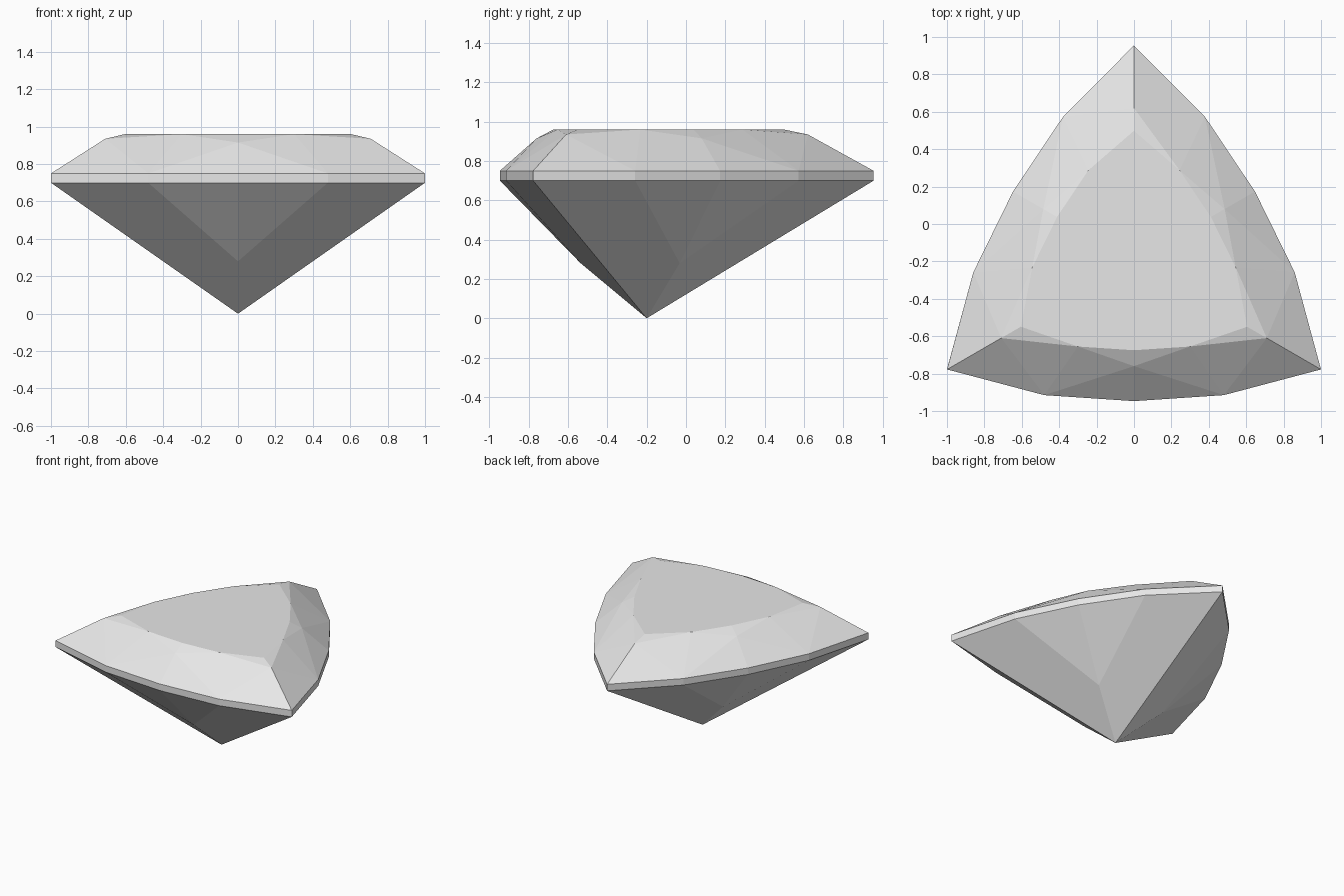
import bpy, bmesh, math
from mathutils import Vector, Matrix

if "Cube" in bpy.data.objects:
    bpy.data.objects.remove(bpy.data.objects["Cube"])

AXIS_Y = -0.2            # the stone's three-fold axis
GIRDLE_LOW, GIRDLE_TOP, TABLE = 0.70, 0.75, 0.96

# Outline of half of one curved side, relative to the axis
corner, quarter, middle = (1.0, -0.577), (0.48, -0.715), (0.0, -0.747)


def at(point, z):
    return Vector((point[0], point[1], z))


low = [at(p, GIRDLE_LOW) for p in (corner, quarter, middle)]
top = [at(p, GIRDLE_TOP) for p in (corner, quarter, middle)]
culet = Vector((0, 0, 0))
keel = Vector((0, -0.336, 0.28))
crown_corner = Vector((0.71, -0.41, 0.935))
crown_middle = Vector((0, -0.56, 0.915))
table_corner = Vector((0.605, -0.349, TABLE))
table_quarter = Vector((0.30, -0.455, TABLE))
table_middle = Vector((0, -0.475, TABLE))

half_side = [
    # pavilion
    (culet, low[0], low[1], keel),
    (keel, low[1], low[2]),
    # girdle band
    (low[0], top[0], top[1], low[1]),
    (low[1], top[1], top[2], low[2]),
    # crown
    (top[0], crown_corner, top[1]),
    (crown_corner, table_quarter, top[1]),
    (top[1], table_quarter, crown_middle),
    (top[1], crown_middle, top[2]),
    (table_quarter, table_middle, crown_middle),
    (crown_corner, table_corner, table_quarter),
]

# Mirror the half side and repeat it around the axis
bm = bmesh.new()
for turn in range(3):
    spin = Matrix.Rotation(turn * math.tau / 3, 3, 'Z')
    for side in (1, -1):
        for facet in half_side:
            pts = [spin @ Vector((p.x * side, p.y, p.z)) for p in facet]
            bm.faces.new([bm.verts.new(p + Vector((0, AXIS_Y, 0))) for p in pts])
bmesh.ops.remove_doubles(bm, verts=bm.verts, dist=0.004)

# Flat table closes the top
rim = [e for e in bm.edges if e.is_boundary]
bmesh.ops.holes_fill(bm, edges=rim, sides=0)
bmesh.ops.recalc_face_normals(bm, faces=bm.faces)

mesh = bpy.data.meshes.new("gemstone")
bm.to_mesh(mesh)
bm.free()
gem = bpy.data.objects.new("gemstone", mesh)
bpy.context.collection.objects.link(gem)

# Single pale grey colour
mat = bpy.data.materials.new("pale_grey")
mat.use_nodes = True
color = (0.8, 0.8, 0.8, 1)
mat.diffuse_color = color
mat.node_tree.nodes["Principled BSDF"].inputs["Base Color"].default_value = color
mesh.materials.append(mat)
